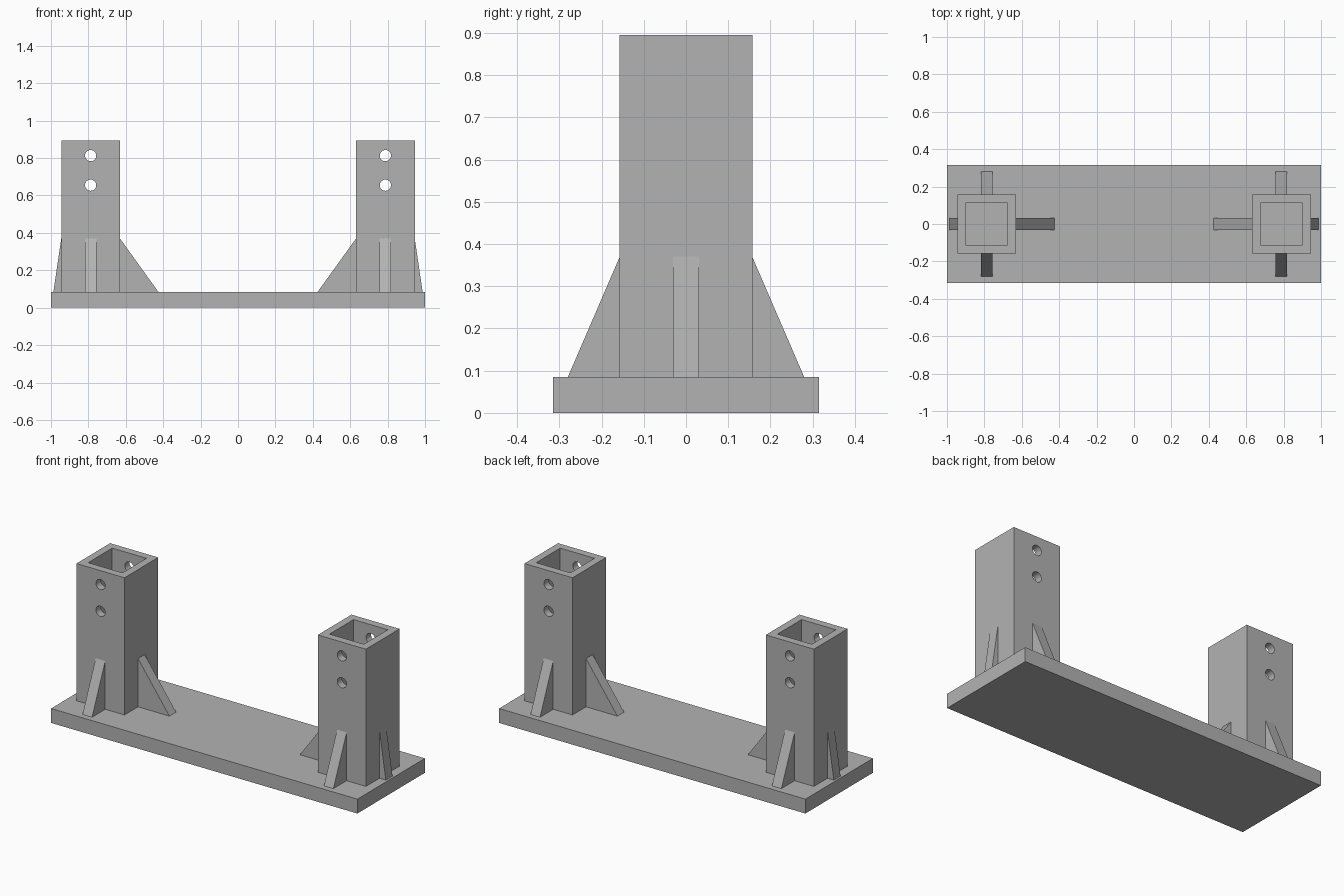
import bpy
import bmesh
from math import pi
from mathutils import Matrix

old = bpy.data.objects.get("Cube")
if old:
    bpy.data.objects.remove(old, do_unlink=True)

BASE_TOP = 0.085
TOWER_TOP = 0.895
TOWER_X = 0.788
HALF = 0.157      # outer half width of the tube
BORE = 0.112      # inner half width of the tube
RIB_HALF = 0.031
RIB_TOP = 0.37

grey = bpy.data.materials.new("plain grey")
grey.use_nodes = True
colour = (0.45, 0.45, 0.45, 1)
grey.diffuse_color = colour
grey.node_tree.nodes["Principled BSDF"].inputs["Base Color"].default_value = colour


def make_object(name, bm):
    bmesh.ops.recalc_face_normals(bm, faces=bm.faces)
    mesh = bpy.data.meshes.new(name)
    bm.to_mesh(mesh)
    bm.free()
    mesh.materials.append(grey)
    obj = bpy.data.objects.new(name, mesh)
    bpy.context.collection.objects.link(obj)
    return obj


def box(name, x, half_x, half_y, z0, z1):
    bm = bmesh.new()
    place = Matrix.Translation((x, 0, (z0 + z1) / 2))
    size = Matrix.Diagonal((2 * half_x, 2 * half_y, z1 - z0, 1))
    bmesh.ops.create_cube(bm, size=1, matrix=place @ size)
    return make_object(name, bm)


def cross_pin(name, x, z, radius):
    bm = bmesh.new()
    place = Matrix.Translation((x, 0, z)) @ Matrix.Rotation(pi / 2, 4, "X")
    bmesh.ops.create_cone(bm, cap_ends=True, segments=32, radius1=radius,
                          radius2=radius, depth=1, matrix=place)
    return make_object(name, bm)


def cut(target, cutter):
    mod = target.modifiers.new("cut", "BOOLEAN")
    mod.operation = "DIFFERENCE"
    mod.solver = "EXACT"
    mod.object = cutter
    bpy.ops.object.select_all(action="DESELECT")
    bpy.context.view_layer.objects.active = target
    target.select_set(True)
    bpy.ops.object.modifier_apply(modifier=mod.name)
    bpy.data.objects.remove(cutter, do_unlink=True)


def rib(name, x, angle, reach):
    """Triangular gusset leaning on the tube wall that faces the given angle."""
    bm = bmesh.new()
    profile = [(HALF, BASE_TOP), (HALF + reach, BASE_TOP), (HALF, RIB_TOP)]
    face = bm.faces.new([bm.verts.new((r, -RIB_HALF, z)) for r, z in profile])
    side = bmesh.ops.extrude_face_region(bm, geom=[face])["geom"]
    moved = [v for v in side if isinstance(v, bmesh.types.BMVert)]
    bmesh.ops.translate(bm, verts=moved, vec=(0, 2 * RIB_HALF, 0))
    place = Matrix.Translation((x, 0, 0)) @ Matrix.Rotation(angle, 4, "Z")
    bmesh.ops.transform(bm, matrix=place, verts=bm.verts)
    return make_object(name, bm)


# Base plate
box("base_plate", 0, 1, 0.315, 0, BASE_TOP)

for label, sign in (("left", 1), ("right", -1)):
    x = sign * TOWER_X

    # Square tube with two cross holes
    tube = box(label + "_tube", x, HALF, HALF, BASE_TOP, TOWER_TOP)
    cut(tube, box("bore_cutter", x, BORE, BORE, 0, 1))
    for z in (0.813, 0.655):
        cut(tube, cross_pin("hole_cutter", x, z, 0.03))
    bpy.ops.object.shade_smooth_by_angle(angle=pi / 6)

    # Gussets on all four sides
    outward = 0 if sign > 0 else pi
    rib(label + "_outer_rib", x, outward, 0.042)
    rib(label + "_inner_rib", x, outward + pi, 0.205)
    rib(label + "_front_rib", x, -pi / 2, 0.123)
    rib(label + "_back_rib", x, pi / 2, 0.123)
